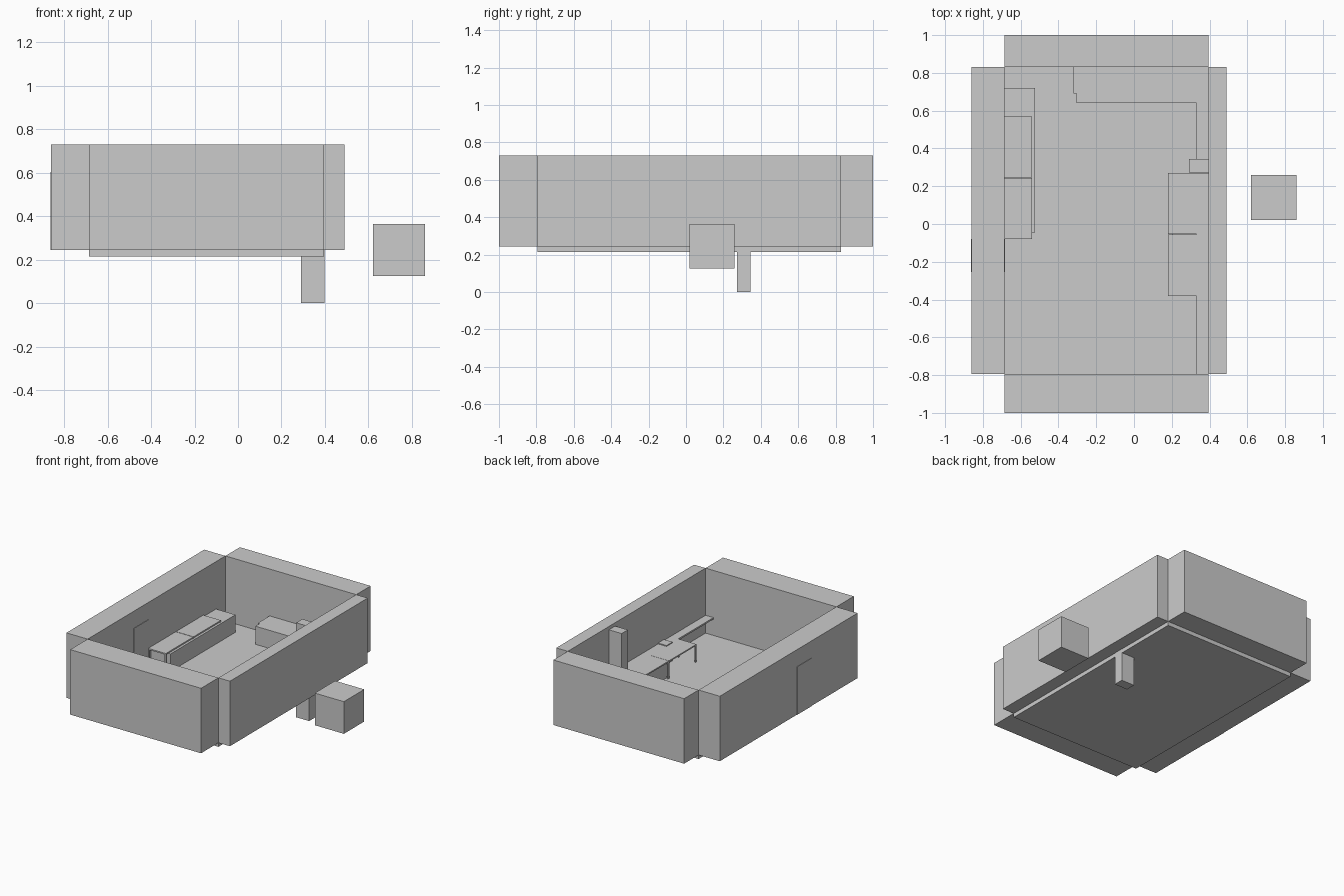
import bpy, bmesh

if "Cube" in bpy.data.objects:
    bpy.data.objects.remove(bpy.data.objects["Cube"])


def solid(name, *boxes):
    """One object made of boxes given as (x0, x1, y0, y1, z0, z1)."""
    bm = bmesh.new()
    for x0, x1, y0, y1, z0, z1 in boxes:
        verts = bmesh.ops.create_cube(bm, size=1)["verts"]
        for v in verts:
            v.co = (x1 if v.co.x > 0 else x0,
                    y1 if v.co.y > 0 else y0,
                    z1 if v.co.z > 0 else z0)
    mesh = bpy.data.meshes.new(name)
    bm.to_mesh(mesh)
    bm.free()
    obj = bpy.data.objects.new(name, mesh)
    bpy.context.collection.objects.link(obj)
    return obj


FLOOR, TOP = 0.245, 0.73
L, R, F, B = -0.685, 0.395, -0.795, 0.83   # inner faces of the room


def table(name, x0, x1, y0, y1, top, leg=0.009, thick=0.01):
    """Thin table top on four square legs."""
    parts = [(x0, x1, y0, y1, top - thick, top)]
    for x in (x0, x1 - leg):
        for y in (y0, y1 - leg):
            parts.append((x, x + leg, y, y + leg, FLOOR, top - thick))
    solid(name, *parts)


# Room shell
solid("floor", (L, R, F, B, 0.215, FLOOR))
solid("left_wall", (-0.86, L, F, B, FLOOR, TOP))
solid("right_wall", (R, 0.49, F, B, FLOOR, TOP))
solid("back_wall", (L, R, B, 1.0, FLOOR, TOP))
solid("front_wall", (L, R, -1.0, F, FLOOR, TOP))

# Door set through the left wall, slightly proud on both sides
solid("door", (-0.863, -0.682, -0.255, -0.08, FLOOR, 0.603))

# Column passing through the floor, and the loose cube outside
solid("column", (0.29, 0.397, 0.272, 0.345, 0.0, 0.705))
solid("outside_cube", (0.62, 0.86, 0.02, 0.26, 0.125, 0.365))

# Left side: long cabinet with two tables over it
solid("left_cabinet", (L, -0.525, -0.045, 0.72, FLOOR, 0.376))
table("left_table_front", L, -0.54, -0.08, 0.243, 0.388)
table("left_table_back", L, -0.54, 0.247, 0.57, 0.388)

# Right side: two tables, cabinet below, wall shelf and small block
table("right_table_front", 0.18, 0.33, -0.38, -0.056, 0.378)
table("right_table_back", 0.18, 0.33, -0.054, 0.27, 0.378)
solid("right_cabinet", (0.20, R, -0.055, 0.27, FLOOR, 0.368))
solid("right_shelf", (0.33, R, F, 0.27, 0.366, 0.378))
solid("small_block", (0.325, R, -0.305, -0.235, FLOOR, 0.385))

# Corner counter along the back and right walls
solid("back_counter", (-0.305, R, 0.64, B, FLOOR, 0.38))
solid("back_counter_end", (-0.32, -0.305, 0.69, B, FLOOR, 0.38))
solid("corner_counter", (0.33, R, 0.345, 0.64, FLOOR, 0.38))
